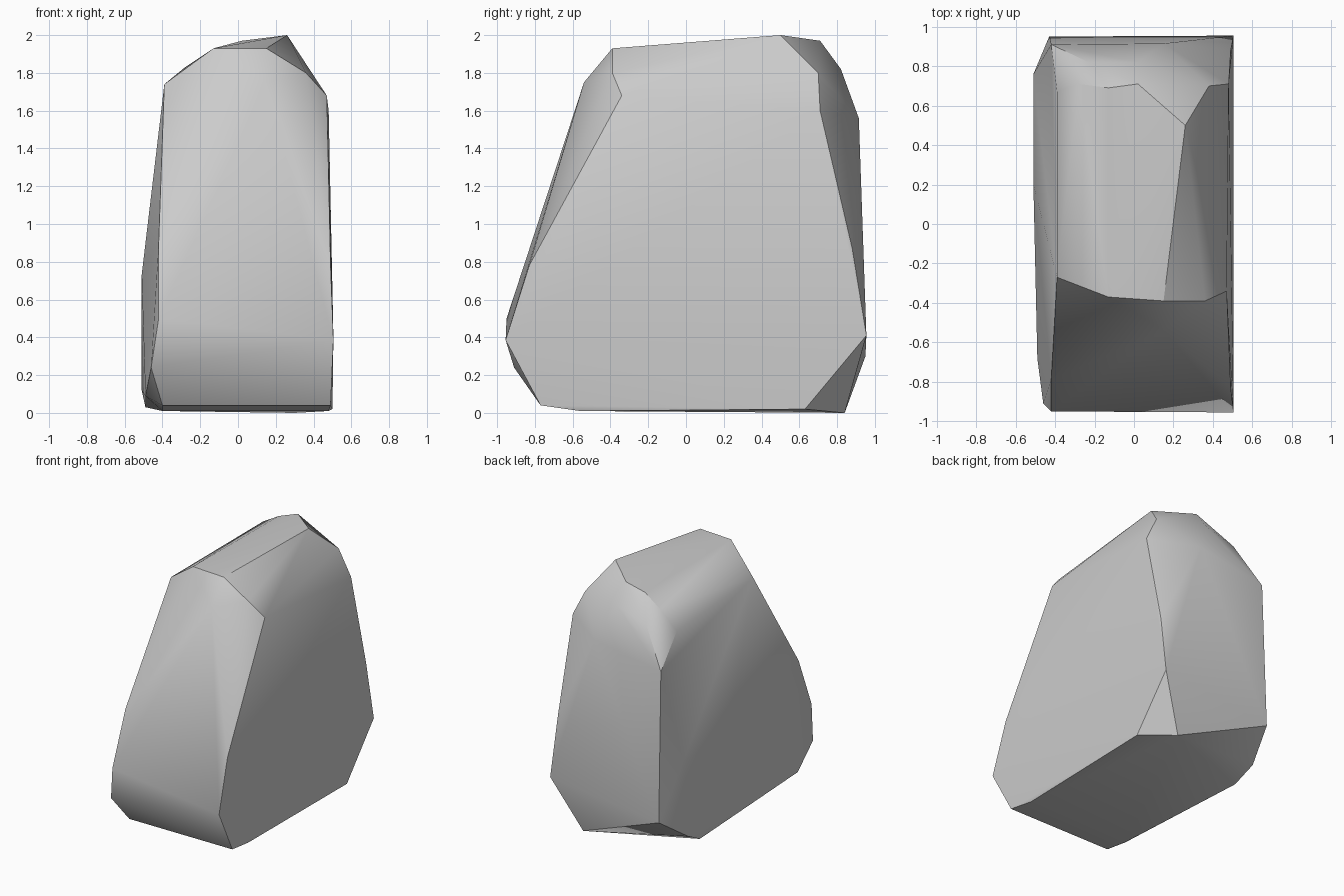
import bpy, bmesh, math

cube = bpy.data.objects.get("Cube")
if cube:
    bpy.data.objects.remove(cube)

# Corner points of the boulder, grouped by region
crown = [(.26, .5, 2), (.02, .71, 1.97), (-.13, .69, 1.92), (-.28, .71, 1.83),
         (-.13, -.37, 1.93), (.15, -.39, 1.93), (-.39, -.27, 1.74), (-.39, .67, 1.68),
         (.38, .7, 1.8), (.36, -.39, 1.8), (.47, -.34, 1.68), (.48, .71, 1.6)]
front = [(.15, -.54, 1.75), (-.42, -.95, .5), (.505, -.955, .385), (-.42, -.79, .9),
         (.49, -.83, .78), (-.46, -.91, .24)]
back = [(.02, .82, 1.82), (-.23, .82, 1.75), (.15, .915, 1.56), (-.42, .91, 1.46),
        (.49, .88, .87), (.505, .955, .41), (-.43, .95, .3)]
flank = [(-.51, .76, .73), (-.51, .2, .73), (-.51, .7, .12), (-.49, -.68, .09)]
base = [(-.4, -.77, .04), (.49, -.77, .04), (-.4, -.56, .01), (.48, -.56, .01),
        (.5, .63, .02), (.3, .84, 0), (-.49, .53, .03)]

# Wrap the points in a faceted shell
bm = bmesh.new()
for p in crown + front + back + flank + base:
    bm.verts.new(p)
hull = bmesh.ops.convex_hull(bm, input=bm.verts)
loose = [v for v in bm.verts if not v.link_faces]
bmesh.ops.delete(bm, geom=loose, context='VERTS')
bmesh.ops.recalc_face_normals(bm, faces=bm.faces)
mesh = bpy.data.meshes.new("boulder")
bm.to_mesh(mesh)
bm.free()
boulder = bpy.data.objects.new("boulder", mesh)
bpy.context.collection.objects.link(boulder)

# Plain stone grey
stone = bpy.data.materials.new("stone_grey")
stone.use_nodes = True
grey = (.6, .6, .6, 1)
stone.diffuse_color = grey
stone.node_tree.nodes["Principled BSDF"].inputs["Base Color"].default_value = grey
mesh.materials.append(stone)

# Soft faces with hard ridges
bpy.ops.object.select_all(action='DESELECT')
boulder.select_set(True)
bpy.context.view_layer.objects.active = boulder
bpy.ops.object.shade_smooth_by_angle(angle=math.radians(30))
